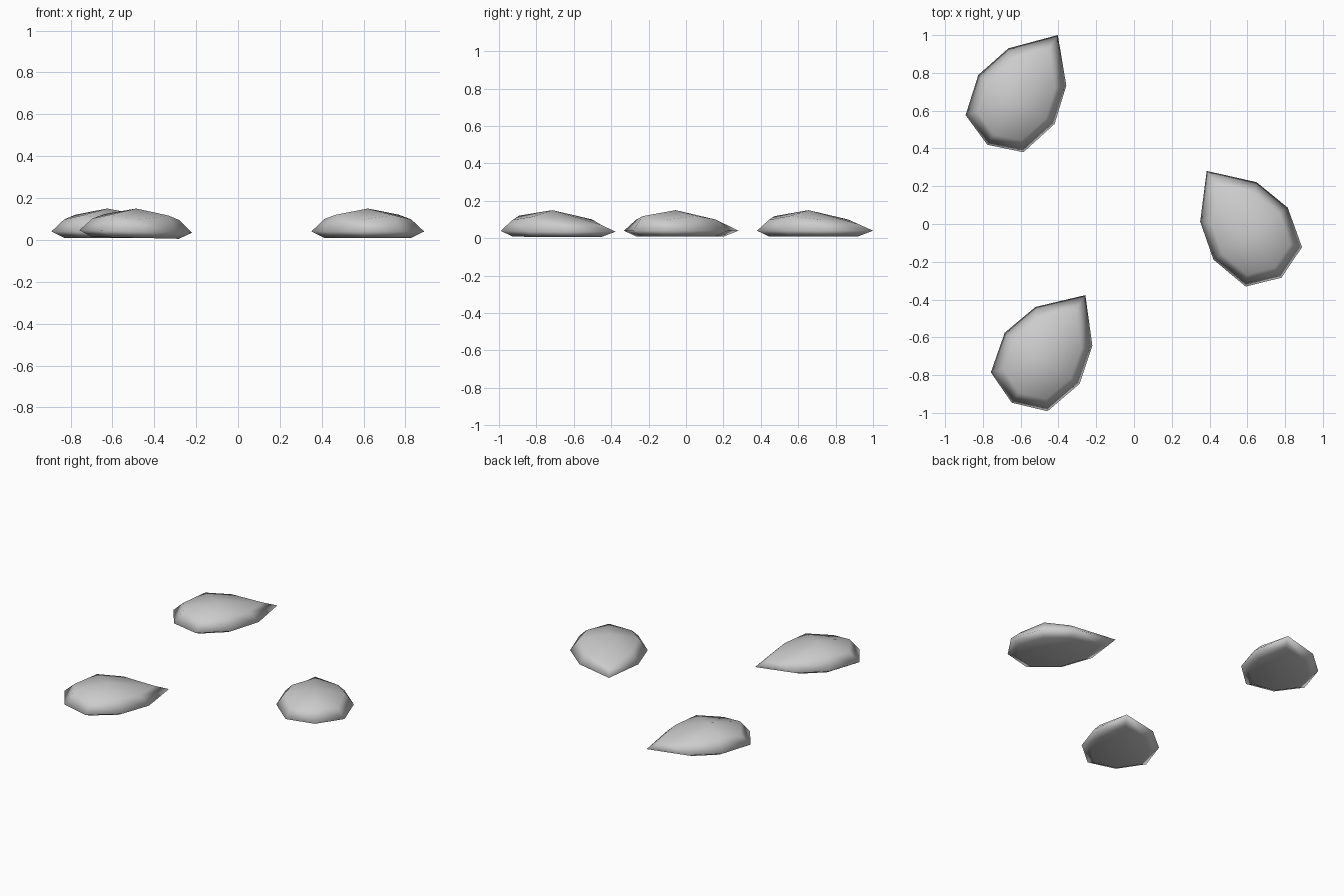
import bpy, bmesh, math
from mathutils import Matrix, Vector

default = bpy.data.objects.get("Cube")
if default:
    bpy.data.objects.remove(default, do_unlink=True)

# Single stone grey
GREY = (0.6, 0.6, 0.6, 1.0)
mat = bpy.data.materials.new("stone_grey")
mat.use_nodes = True
mat.diffuse_color = GREY
bsdf = next(n for n in mat.node_tree.nodes if n.type == 'BSDF_PRINCIPLED')
bsdf.inputs["Base Color"].default_value = GREY

# Half outline from blunt end to pointed tip: length, half width, shoulder height
HALF = [(-0.28, 0, 0.118), (-0.21, 0.182, 0.098), (0.005, 0.24, 0.12),
        (0.21, 0.182, 0.1), (0.41, 0, 0.076)]
OUTLINE = HALF + [(u, -w, h) for u, w, h in HALF[-2:0:-1]]
RIM, BASE, PEAK, INSET = 0.04, 0.01, 0.15, 0.77


def pebble(name, x, y, angle, roll=0):
    """Eight-sided teardrop: flat base, wide rim, shoulder ring and peak."""
    bm = bmesh.new()
    base = [bm.verts.new((u * INSET, w * INSET, BASE)) for u, w, h in OUTLINE]
    rim = [bm.verts.new((u, w, RIM)) for u, w, h in OUTLINE]
    shoulder = [bm.verts.new((u * INSET, w * INSET, h)) for u, w, h in OUTLINE]
    peak = bm.verts.new((0, 0, PEAK))
    bm.faces.new(base)
    n = len(OUTLINE)
    for i in range(n):
        j = (i + 1) % n
        for low, high in ((base, rim), (rim, shoulder)):
            bm.faces.new((low[i], low[j], high[j], high[i]))
        bm.faces.new((shoulder[i], shoulder[j], peak))
    bmesh.ops.recalc_face_normals(bm, faces=bm.faces)
    for f in bm.faces:
        f.smooth = True
    # Place the stone, with an optional slight roll
    bm.transform(Matrix.Translation(Vector((x, y, 0)))
                 @ Matrix.Rotation(math.radians(roll), 4, 'Y')
                 @ Matrix.Rotation(math.radians(angle), 4, 'Z'))
    mesh = bpy.data.meshes.new(name)
    bm.to_mesh(mesh)
    bm.free()
    mesh.materials.append(mat)
    bpy.context.collection.objects.link(bpy.data.objects.new(name, mesh))


pebble("back_pebble", -0.625, 0.655, 57.3)
pebble("left_pebble", 0.62, -0.055, 125)
pebble("front_pebble", -0.49, -0.715, 55.6, roll=1.3)
